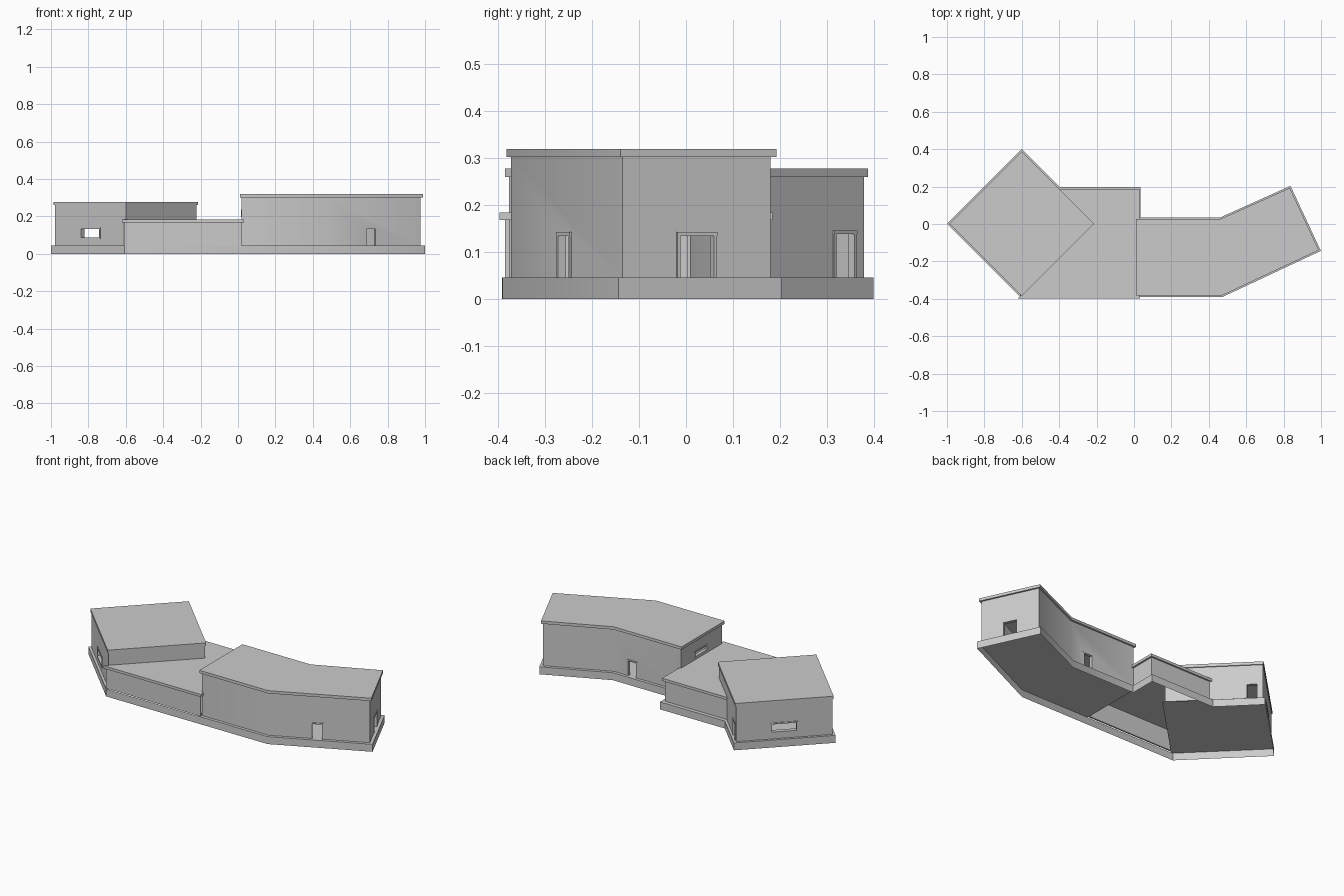
import bpy, bmesh
from mathutils import Vector, Matrix
from math import radians

if "Cube" in bpy.data.objects:
    bpy.data.objects.remove(bpy.data.objects["Cube"])

BASE = 0.045   # plinth height
T = 0.01       # wall thickness
F = 0.008      # frame bar width


def add_object(name, bm, smooth=False):
    me = bpy.data.meshes.new(name)
    bm.to_mesh(me)
    bm.free()
    ob = bpy.data.objects.new(name, me)
    bpy.context.collection.objects.link(ob)
    if smooth:
        bpy.ops.object.select_all(action='DESELECT')
        ob.select_set(True)
        bpy.context.view_layer.objects.active = ob
        bpy.ops.object.shade_smooth_by_angle(angle=radians(30))
    return ob


def offset(pts, d, closed=True):
    """Push a counter-clockwise outline outward by d with mitred corners."""
    pts = [Vector(p) for p in pts]
    n = len(pts)

    def normal(i):
        e = (pts[(i + 1) % n] - pts[i]).normalized()
        return Vector((e.y, -e.x))

    out = []
    for i in range(n):
        a, b = normal((i - 1) % n), normal(i % n)
        if not closed and i == 0:
            a = b
        if not closed and i == n - 1:
            b = a
        out.append(pts[i] + (a + b) * d / (1 + a.dot(b)))
    return out


def sheet(name, pts, z):
    """Flat single-surface floor."""
    bm = bmesh.new()
    bm.faces.new([bm.verts.new((p[0], p[1], z)) for p in pts])
    return add_object(name, bm)


def slab(name, pts, z0, z1, smooth=False):
    bm = bmesh.new()
    low = [bm.verts.new((p[0], p[1], z0)) for p in pts]
    top = [bm.verts.new((p[0], p[1], z1)) for p in pts]
    bm.faces.new(low[::-1])
    bm.faces.new(top)
    for i in range(len(pts)):
        j = (i + 1) % len(pts)
        bm.faces.new((low[i], low[j], top[j], top[i]))
    return add_object(name, bm, smooth)


def walls(name, pts, z0, z1, closed=True, smooth=False):
    """Hollow wall strip following an outline."""
    bm = bmesh.new()
    secs = []
    for a, b in zip(offset(pts, 0, closed), offset(pts, -T, closed)):
        secs.append([bm.verts.new((p.x, p.y, z)) for p, z in ((a, z0), (a, z1), (b, z1), (b, z0))])
    n = len(secs)
    for k in range(n if closed else n - 1):
        s, e = secs[k], secs[(k + 1) % n]
        for m in range(4):
            bm.faces.new((s[m], e[m], e[(m + 1) % 4], s[(m + 1) % 4]))
    if not closed:
        bm.faces.new(secs[0])
        bm.faces.new(secs[-1][::-1])
    bmesh.ops.recalc_face_normals(bm, faces=bm.faces)
    return add_object(name, bm, smooth)


def wall_box(bm, pts, edge, s0, s1, z0, z1, d0, d1):
    """Box in wall coordinates: s along the edge, d outward."""
    p, q = Vector(pts[edge]), Vector(pts[(edge + 1) % len(pts)])
    t = (q - p).normalized()
    n = Vector((t.y, -t.x))
    c = p + t * (s0 + s1) / 2 + n * (d0 + d1) / 2
    m = Matrix(((t.x * (s1 - s0), n.x * (d1 - d0), 0, c.x),
                (t.y * (s1 - s0), n.y * (d1 - d0), 0, c.y),
                (0, 0, z1 - z0, (z0 + z1) / 2),
                (0, 0, 0, 1)))
    geo = bmesh.ops.create_cube(bm, size=1, matrix=m)
    faces = list({f for v in geo['verts'] for f in v.link_faces})
    bmesh.ops.recalc_face_normals(bm, faces=faces)


def opening(name, body, pts, edge, s, w, z0, z1, depth=0.016):
    """Cut a door or window and line it with a frame."""
    a, b = s - w / 2, s + w / 2
    door = z0 <= BASE
    bm = bmesh.new()
    wall_box(bm, pts, edge, a, b, z0 - (0.02 if door else 0), z1, -0.03, 0.02)
    cutter = add_object(name + "_cutter", bm)
    cutter.hide_render = True
    cutter.hide_viewport = True
    mod = body.modifiers.new(name, 'BOOLEAN')
    mod.operation = 'DIFFERENCE'
    mod.solver = 'EXACT'
    mod.object = cutter
    bm = bmesh.new()
    low = z0 if door else z0 + F
    wall_box(bm, pts, edge, a, a + F, low, z1 - F, -depth, 0.003)
    wall_box(bm, pts, edge, b - F, b, low, z1 - F, -depth, 0.003)
    wall_box(bm, pts, edge, a, b, z1 - F, z1, -depth, 0.004)
    if not door:
        wall_box(bm, pts, edge, a, b, z0, z0 + F, -depth, 0.004)
    add_object(name + "_frame", bm)


# Square pavilion turned 45 degrees
pav = [(-0.979, 0.001), (-0.6, -0.378), (-0.221, 0.001), (-0.6, 0.38)]
sheet("pavilion_floor", offset(pav, 0.0145), BASE)
pav_walls = walls("pavilion_walls", pav, BASE, 0.26)
slab("pavilion_roof", offset(pav, 0.0055), 0.26, 0.278)
opening("pavilion_front_window", pav_walls, pav, 0, 0.268, 0.152, 0.08, 0.142, 0.022)
opening("pavilion_back_window", pav_walls, pav, 3, 0.268, 0.152, 0.08, 0.142, 0.022)
opening("pavilion_door", pav_walls, pav, 2, 0.477, 0.07, BASE, 0.146)

# Bent tall wing
wing = [(0.02, -0.373), (0.467, -0.373), (0.975, -0.135),
        (0.828, 0.18), (0.467, 0.018), (0.02, 0.018)]
sheet("wing_floor", offset(wing, 0.018), BASE)
wing_walls = walls("wing_walls", wing, BASE, 0.302, smooth=True)
slab("wing_roof", offset(wing, 0.01), 0.302, 0.319, True)
opening("wing_front_door", wing_walls, wing, 1, 0.268, 0.07, BASE, 0.142)
opening("wing_end_door", wing_walls, wing, 2, 0.174, 0.094, BASE, 0.142)
opening("wing_back_door", wing_walls, wing, 4, 0.122, 0.07, BASE, 0.142)
opening("wing_high_window", wing_walls, wing, 5, 0.188, 0.125, 0.197, 0.236)

# Low link between them, open underneath
walls("link_front_wall", [(-0.61, -0.386), (0.02, -0.386)], BASE, 0.168, closed=False)
walls("link_back_wall", [(0.02, 0.018), (0.02, 0.174), (-0.395, 0.174)], BASE, 0.168, closed=False)
slab("link_roof", [(-0.62, -0.398), (0.031, -0.398), (0.031, 0.184),
                   (-0.405, 0.184), (-0.221, 0)], 0.168, 0.184)
sheet("link_end_ledge", [(0.008, 0.036), (0.036, 0.036), (0.036, 0.197), (0.008, 0.164)], BASE)
sheet("link_back_ledge", [(0.008, 0.164), (0.036, 0.197), (-0.398, 0.197), (-0.385, 0.164)], BASE)

# Open-bottomed plinth skirt around the whole building
outline = offset(wing, 0.018)
skirt = [(-0.9995, 0.001), (-0.606, -0.392)] + [tuple(p) for p in outline[1:5]] + [
    (0.036, 0.036), (0.036, 0.197), (-0.397, 0.197), (-0.6, 0.4)]
bm = bmesh.new()
cols = [[bm.verts.new((x, y, z)) for z in (0, BASE)] for x, y in skirt]
for i in range(len(cols)):
    c, d = cols[i], cols[(i + 1) % len(cols)]
    bm.faces.new((c[0], d[0], d[1], c[1]))
add_object("plinth_skirt", bm, True)
